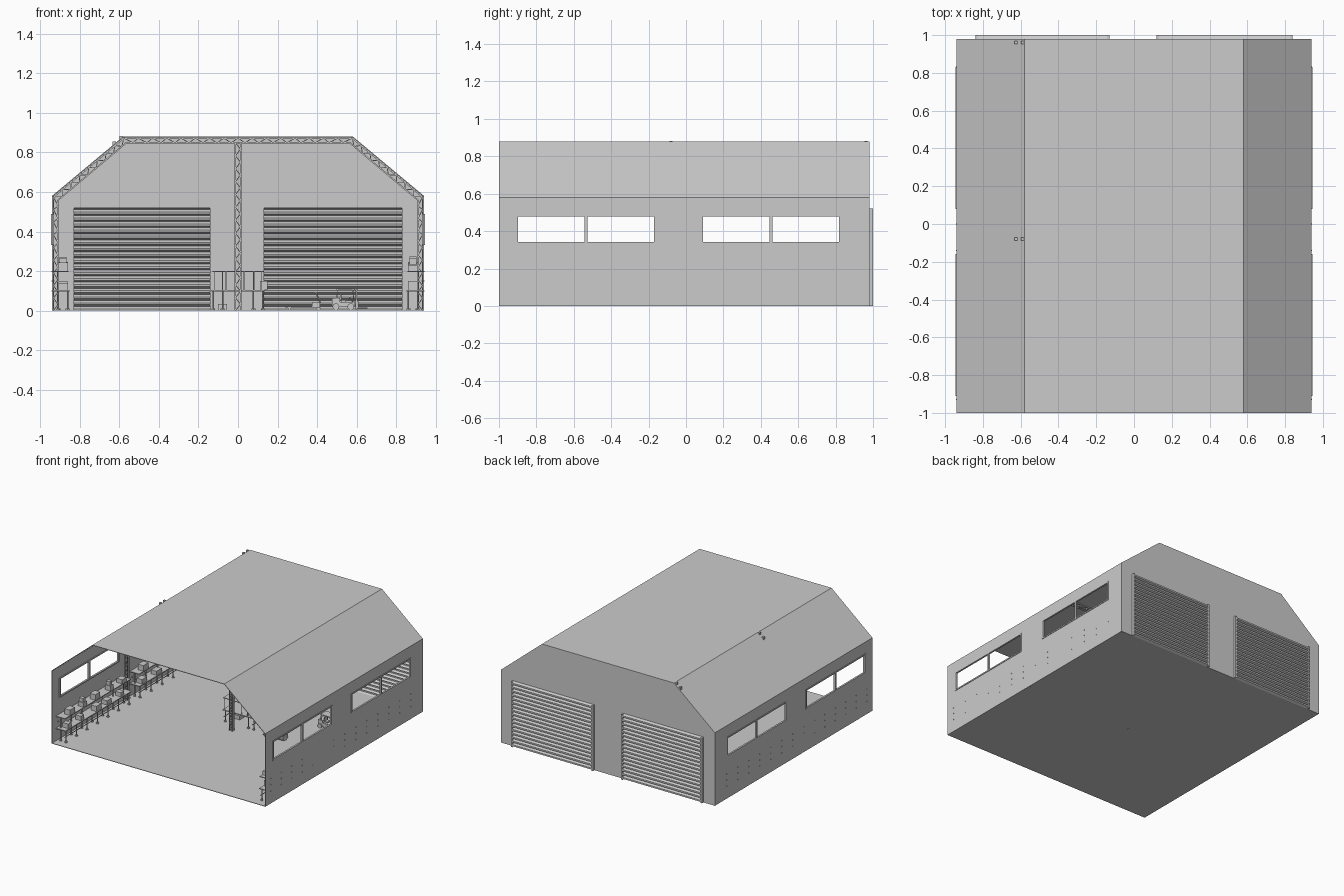
import bpy, bmesh, math, random
from mathutils import Vector, Matrix

if "Cube" in bpy.data.objects:
    bpy.data.objects.remove(bpy.data.objects["Cube"])

random.seed(4)


def box(bm, x0, x1, y0, y1, z0, z1):
    m = Matrix.Translation(((x0 + x1) / 2, (y0 + y1) / 2, (z0 + z1) / 2))
    bmesh.ops.create_cube(bm, size=1, matrix=m @ Matrix.Diagonal((abs(x1 - x0), y1 - y0, z1 - z0, 1)))


def bar(bm, p, q, r, sides=4):
    p, q = Vector(p), Vector(q)
    rot = (q - p).to_track_quat('Z', 'Y').to_matrix().to_4x4()
    bmesh.ops.create_cone(bm, cap_ends=True, segments=sides, radius1=r, radius2=r, depth=(q - p).length,
                          matrix=Matrix.Translation((p + q) / 2) @ rot @ Matrix.Rotation(math.pi / 4, 4, 'Z'))


def prism(bm, profile, y0, y1):
    # extrude an xz outline along y
    a = [bm.verts.new((x, y0, z)) for x, z in profile]
    b = [bm.verts.new((x, y1, z)) for x, z in profile]
    bm.faces.new(a)
    bm.faces.new(b[::-1])
    for i in range(len(a)):
        j = (i + 1) % len(a)
        bm.faces.new((a[j], a[i], b[i], b[j]))


def finish(name, bm):
    bmesh.ops.recalc_face_normals(bm, faces=bm.faces)
    me = bpy.data.meshes.new(name)
    bm.to_mesh(me)
    bm.free()
    ob = bpy.data.objects.new(name, me)
    bpy.context.collection.objects.link(ob)
    return ob


# floor
bm = bmesh.new()
box(bm, -.94, .94, -1, .98, 0, .004)
finish("floor", bm)

# roof sheet
bm = bmesh.new()
prism(bm, [(-.94, .58), (-.58, .88), (.58, .88), (.94, .58), (.936, .577), (.578, .876), (-.578, .876), (-.936, .577)], -1, .98)
finish("roof", bm)

# back wall with two door openings
bm = bmesh.new()
prism(bm, [(-.94, 0), (-.94, .58), (-.58, .88), (.58, .88), (.94, .58), (.94, 0), (.84, 0), (.84, .52), (.12, .52),
           (.12, 0), (-.13, 0), (-.13, .52), (-.84, .52), (-.84, 0)], .976, .98)
finish("back_wall", bm)

# roller shutters, ridged slats
for name, x0, x1 in (("left_shutter", -.84, -.13), ("right_shutter", .12, .84)):
    bm = bmesh.new()
    n, pitch = 17, .52 / 17
    path = []
    for i in range(n):
        z = i * pitch
        path += [(.98, z), (1, z + .3 * pitch), (1, z + .7 * pitch)]
    path.append((.98, .52))
    rows = [[bm.verts.new((x, y, z)) for x in (x0, x1)] for y, z in path]
    for a, b in zip(rows, rows[1:]):
        bm.faces.new((a[0], a[1], b[1], b[0]))
    for x in (x0, x1 - .012):
        box(bm, x, x + .012, .978, 1, 0, .52)
    finish(name, bm)

# side walls and window frames
bays = ((-.9, -.17), (.09, .82))
for side, s in (("left", -1), ("right", 1)):
    bm = bmesh.new()
    for y0, y1, z0, z1 in ((-1, .98, 0, .34), (-1, .98, .48, .58), (-1, -.9, .34, .48),
                           (-.17, .09, .34, .48), (.82, .98, .34, .48)):
        box(bm, s * .936, s * .94, y0, y1, z0, z1)
    finish(side + "_wall", bm)
    bm = bmesh.new()
    for y0, y1 in bays:
        mid = (y0 + y1) / 2
        for a, b, z0, z1 in ((y0 - .01, y1 + .01, .332, .342), (y0 - .01, y1 + .01, .478, .488),
                             (y0 - .01, y0 + .002, .342, .478), (y1 - .002, y1 + .01, .342, .478),
                             (mid - .008, mid + .008, .342, .478)):
            box(bm, s * .93, s * .944, a, b, z0, z1)
    finish(side + "_window_frames", bm)


# lattice trusses
def lattice(bm, a, b, c, d, n, y):
    pt = lambda p, q, t: (p[0] + (q[0] - p[0]) * t, y, p[1] + (q[1] - p[1]) * t)
    bar(bm, pt(a, b, 0), pt(a, b, 1), .005)
    bar(bm, pt(c, d, 0), pt(c, d, 1), .005)
    for i in range(n):
        t0, t1, t2 = i / n, (i + .5) / n, (i + 1) / n
        bar(bm, pt(a, b, t0), pt(c, d, t1), .003)
        bar(bm, pt(c, d, t1), pt(a, b, t2), .003)


for name, yc in (("middle_truss", -.08), ("rear_truss", .962)):
    bm = bmesh.new()
    for y in (yc - .009, yc + .009):
        for s in (-1, 1):
            lattice(bm, (s * .932, 0), (s * .932, .575), (s * .91, 0), (s * .91, .56), 9, y)
            lattice(bm, (s * .932, .575), (s * .577, .872), (s * .91, .558), (s * .565, .848), 8, y)
        lattice(bm, (-.577, .872), (.577, .872), (-.565, .848), (.565, .848), 16, y)
        lattice(bm, (-.013, 0), (-.013, .848), (.013, 0), (.013, .848), 13, y)
    # end tips poking out of the left roof slope
    for x, z in ((-.625, .842), (-.59, .87)):
        box(bm, x - .008, x + .008, yc - .008, yc + .008, z - .012, z + .012)
    finish(name, bm)


# two-tier benches: x0 is the back edge, s the direction away from it
def bench(name, x0, s, y0, y1):
    bm = bmesh.new()
    box(bm, x0, x0 + s * .085, y0, y1, .098, .105)
    box(bm, x0, x0 + s * .08, y0, y1, .195, .201)
    bar(bm, (x0 + s * .075, y0, .05), (x0 + s * .075, y1, .05), .003)
    n = 7
    for i in range(n):
        y = y0 + .02 + i * (y1 - y0 - .04) / (n - 1)
        for d in (.028, .075):
            x = x0 + s * d
            bar(bm, (x, y, 0), (x, y, .1), .004, 8)
            bar(bm, (x, y, .004), (x, y, .012), .01, 8)
        bar(bm, (x0 + s * .028, y, .1), (x0 + s * .028, y, .2), .004)
        if abs(x0) > .5:
            # bracket bolts through the wall
            for z in (.1, .15, .198):
                box(bm, x0 - s * .006, x0 + s * .01, y - .003, y + .003, z - .003, z + .003)
    finish(name, bm)
    # stored crates
    bm = bmesh.new()
    for z in (.105, .201):
        for i in range(5):
            y = y0 + (i + .3 + .3 * random.random()) * (y1 - y0) / 5
            w, h = random.uniform(.018, .035), random.uniform(.03, .045)
            box(bm, x0 + s * .03, x0 + s * .078, y - w, y + w, z, z + h)
            if i % 2 and z > .2:
                box(bm, x0 + s * .035, x0 + s * .07, y - w * .7, y + w * .7, z + h, z + h + .03)
    if abs(x0) > .5:
        finish(name + "_crates", bm)
    else:
        bm.free()


for i, (y0, y1) in enumerate(((-.95, -.12), (-.02, .85))):
    bench("left_bench_%d" % i, -.936, 1, y0, y1)
    bench("right_bench_%d" % i, .936, -1, y0, y1)
bench("centre_bench_left", -.05, -1, .0, .8)
bench("centre_bench_right", .05, 1, .0, .8)

# centre bench spine and shelf
bm = bmesh.new()
box(bm, -.05, .05, 0, .8, .098, .105)
box(bm, -.12, .12, 0, .8, .195, .2)
for x in (-.12, -.06, .03, .08, .12):
    bar(bm, (x, .005, .1), (x, .005, .2), .003)
box(bm, -.1, -.055, .1, .16, .004, .035)
box(bm, .11, .15, .2, .26, .105, .15)
finish("centre_bench_spine", bm)

# pallet truck
bm = bmesh.new()
for y in (-.03, .02):
    box(bm, .24, .41, y, y + .018, .014, .022)
    bar(bm, (.26, y, .011), (.26, y + .018, .011), .008, 12)
box(bm, .375, .415, -.025, .033, .014, .045)
bar(bm, (.405, -.01, .012), (.405, .018, .012), .012, 12)
bar(bm, (.415, .004, .04), (.395, .004, .09), .004, 8)
bar(bm, (.395, -.02, .09), (.395, .028, .09), .005, 8)
finish("pallet_truck", bm)

# forklift: body, cab frame, wheels, mast and forks
bm = bmesh.new()
cy = .36
box(bm, .475, .59, cy - .035, cy + .035, .018, .045)
box(bm, .475, .515, cy - .035, cy + .035, .045, .065)
box(bm, .52, .545, cy - .018, cy + .018, .045, .055)
box(bm, .515, .522, cy - .018, cy + .018, .055, .085)
box(bm, .497, .59, cy - .035, cy + .035, .105, .111)
bar(bm, (.58, cy, .045), (.562, cy, .068), .003, 8)
for s in (-1, 1):
    y = cy + s * .032
    bar(bm, (.5, y, .06), (.502, y, .106), .003)
    bar(bm, (.586, y, .04), (.58, y, .106), .003)
    for x in (.495, .57):
        bar(bm, (x, cy + s * .03, .02), (x, cy + s * .043, .02), .017, 16)
    bar(bm, (.598, cy + s * .02, .006), (.598, cy + s * .02, .108), .005)
    box(bm, .604, .655, cy + s * .018 - .005, cy + s * .018 + .005, .01, .016)
    box(bm, .602, .608, cy + s * .018 - .005, cy + s * .018 + .005, .01, .05)
for z in (.03, .05, .106):
    bar(bm, (.602, cy - .03, z), (.602, cy + .03, z), .004)
finish("forklift", bm)
